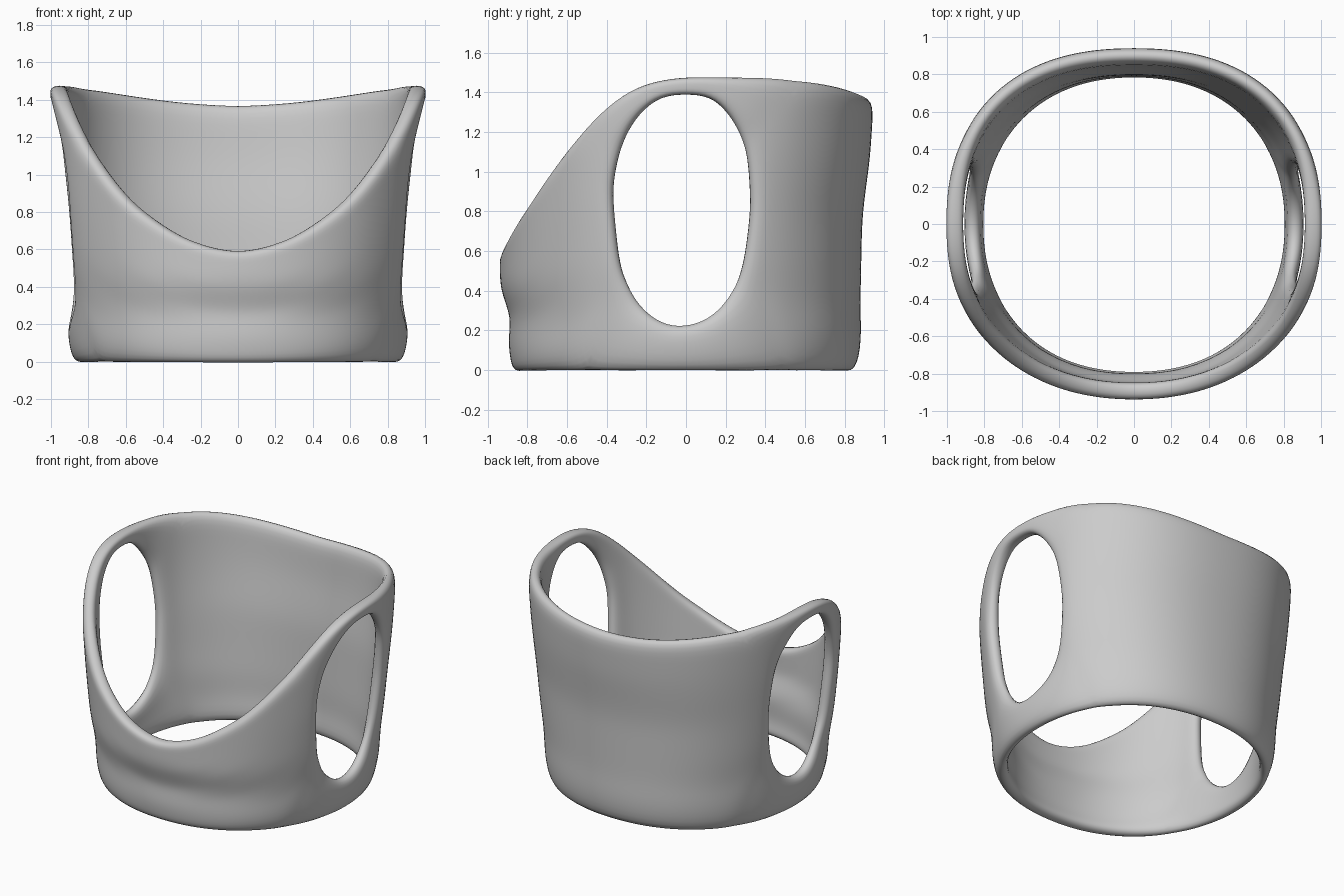
import bpy, bmesh, math

if "Cube" in bpy.data.objects:
    bpy.data.objects.remove(bpy.data.objects["Cube"])

# Measured guides: half-width, front depth, back depth against height
WIDTH = [(0, .88), (.1, .91), (.2, .91), (.32, .91), (.5, .94), (.8, .97), (1.1, .99), (1.43, 1.005)]
FRONT = [(0, .87), (.1, .898), (.27, .888), (.42, .94), (.56, .94), (1, .945), (1.45, .95)]
BACK = [(0, .86), (.1, .89), (.3, .88), (.8, .89), (1.05, .928), (1.36, .948)]
# Top edge height against angle (-90 front, 0 side, 90 back)
TOP = [(-90, .585), (-77.6, .62), (-68, .685), (-51, .875), (-36, 1.13), (-25, 1.31), (-17, 1.41),
       (-10.7, 1.455), (0, 1.478), (25, 1.475), (45, 1.445), (60, 1.41), (75, 1.38), (90, 1.368)]
# Armhole outline (y, z)
HOLE = [(-.02, 1.37), (-.18, 1.335), (-.28, 1.23), (-.345, 1.07), (-.375, .92), (-.36, .72), (-.33, .5),
        (-.23, .325), (-.13, .255), (-.02, .23), (.08, .25), (.18, .325), (.285, .5), (.33, .81),
        (.31, 1.07), (.265, 1.2), (.16, 1.34)]
SIDE = 34        # half angle of the armhole panel
ROWS, COLS, RINGS = 9, 8, 2
VC = .55         # armhole centre, as a fraction of height


def lerp_table(tab, x):
    if x <= tab[0][0]:
        return tab[0][1]
    for (x0, y0), (x1, y1) in zip(tab, tab[1:]):
        if x <= x1:
            return y0 + (y1 - y0) * (x - x0) / (x1 - x0)
    return tab[-1][1]


def depth(y, z):
    return lerp_table(FRONT if y < 0 else BACK, z)


def squareness(z):
    """Oval exponent: the wall gets a little boxier towards the top."""
    return 2.18 + .14 * z


def surface(deg, v):
    """Point on the outer wall at an angle and height fraction."""
    z = v * lerp_table(TOP, deg)
    n = squareness(z)
    c, s = math.cos(math.radians(deg)), math.sin(math.radians(deg))
    r = (abs(c / lerp_table(WIDTH, z)) ** n + abs(s / depth(s, z)) ** n) ** (-1 / n)
    x = 0 if abs(deg) == 90 else r * c
    # bottom row sits slightly low to offset the rounding
    return (x, r * s, z - .016 * max(0, 1 - z / .15))


# Armhole as polar radius table in panel space
polar = []
for y, z in HOLE:
    y *= 1.03
    n = squareness(z)
    x = lerp_table(WIDTH, z) * (1 - abs(y / depth(y, z)) ** n) ** (1 / n)
    deg = math.degrees(math.atan2(y, x))
    u, w = deg / SIDE, z / lerp_table(TOP, deg) - VC
    polar.append((math.atan2(w, u), math.hypot(u, w)))
polar.sort()
polar = ([(a - 2 * math.pi, r) for a, r in polar[-2:]] + polar
         + [(a + 2 * math.pi, r) for a, r in polar[:2]])

bm = bmesh.new()


def grid(points):
    """Join rows of points with quads."""
    vs = [[bm.verts.new(p) for p in row] for row in points]
    for r0, r1 in zip(vs, vs[1:]):
        for i in range(len(r0) - 1):
            bm.faces.new((r0[i], r0[i + 1], r1[i + 1], r1[i]))


# Front and back panels (right half)
for start, end in ((-90, -SIDE), (SIDE, 90)):
    n = 6
    grid([[surface(start + (end - start) * i / n, j / ROWS) for i in range(n + 1)]
          for j in range(ROWS + 1)])

# Side panel: rings from the armhole out to the panel border
border = [(-1 + 2 * i / COLS, 0) for i in range(COLS)]
border += [(1, j / ROWS) for j in range(ROWS)]
border += [(1 - 2 * i / COLS, 1) for i in range(COLS)]
border += [(-1, 1 - j / ROWS) for j in range(ROWS)]
border.append(border[0])
rings = []
for k in range(RINGS + 1):
    t = k / RINGS
    row = []
    for u, v in border:
        a = math.atan2(v - VC, u)
        r = lerp_table(polar, a)
        hu, hv = r * math.cos(a), VC + r * math.sin(a)
        row.append(surface(SIDE * (hu + (u - hu) * t), hv + (v - hv) * t))
    rings.append(row)
grid(rings)

bmesh.ops.remove_doubles(bm, verts=bm.verts, dist=1e-4)
bmesh.ops.recalc_face_normals(bm, faces=bm.faces)
if sum(f.normal.x * f.calc_center_median().x + f.normal.y * f.calc_center_median().y for f in bm.faces) < 0:
    bmesh.ops.reverse_faces(bm, faces=bm.faces)
for f in bm.faces:
    f.smooth = True

mesh = bpy.data.meshes.new("vest_shell")
bm.to_mesh(mesh)
bm.free()
vest = bpy.data.objects.new("vest_shell", mesh)
bpy.context.collection.objects.link(vest)

# Mirror to the left, thicken inward, round the rims
mirror = vest.modifiers.new("mirror", 'MIRROR')
mirror.use_clip = True
solid = vest.modifiers.new("thickness", 'SOLIDIFY')
solid.thickness = .09
solid.offset = -1
sub = vest.modifiers.new("round", 'SUBSURF')
sub.levels = sub.render_levels = 2
